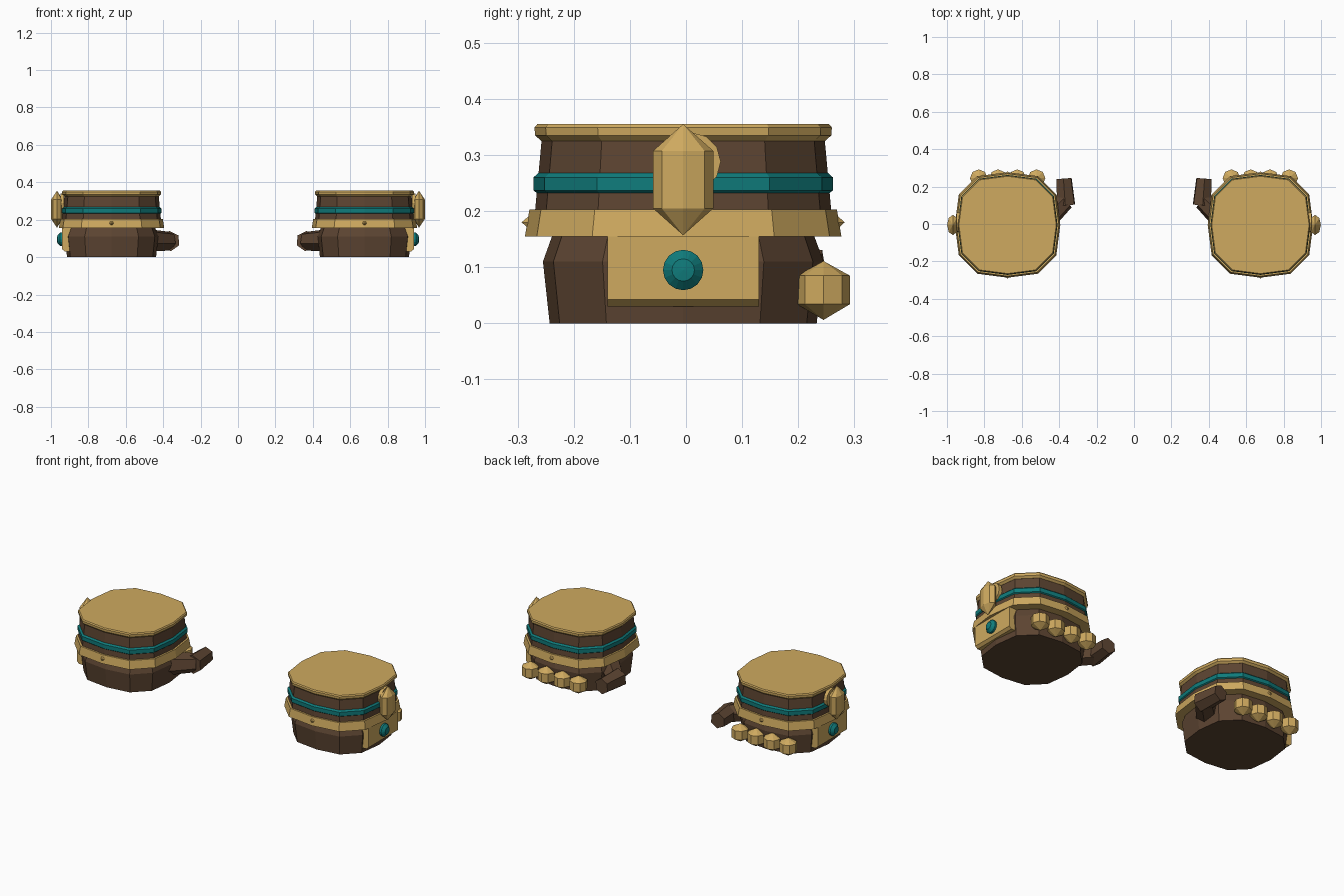
import bpy, bmesh, math
from mathutils import Vector

cube = bpy.data.objects.get("Cube")
if cube:
    bpy.data.objects.remove(cube, do_unlink=True)


def material(name, rgb):
    m = bpy.data.materials.new(name)
    m.use_nodes = True
    m.diffuse_color = (*rgb, 1)
    bsdf = m.node_tree.nodes["Principled BSDF"]
    bsdf.inputs["Base Color"].default_value = (*rgb, 1)
    bsdf.inputs["Roughness"].default_value = 0.7
    return m


GOLD = material("gold", (0.62, 0.40, 0.115))
BROWN = material("dark brown leather", (0.107, 0.058, 0.031))
TEAL = material("teal", (0.005, 0.2, 0.2))

CENTRE = Vector((0.676, -0.005, 0))
UP, OUT = Vector((0, 0, 1)), Vector((1, 0, 0))


def circle(n, turn=0.0):
    angles = [math.tau * (i + turn) / n for i in range(n)]
    return [(math.cos(a), math.sin(a)) for a in angles]


# Squarish twelve-sided outline shared by the cuff layers
QUARTER = [(1, 0), (0.925, 0.575), (0.575, 0.925)]
CUFF = list(QUARTER)
for _ in range(3):
    CUFF += [(-y, x) for x, y in CUFF[-3:]]


def finish(name, mat, bm):
    """Make the object and mirror it to the other side."""
    bmesh.ops.recalc_face_normals(bm, faces=bm.faces)
    mesh = bpy.data.meshes.new(name)
    bm.to_mesh(mesh)
    bm.free()
    mesh.materials.append(mat)
    ob = bpy.data.objects.new(name, mesh)
    bpy.context.collection.objects.link(ob)
    ob.modifiers.new("other_hand", 'MIRROR').use_mirror_merge = False
    return ob


def stack(name, mat, outline, profile, centre, axis=UP, squash=(1, 1)):
    """Sweep an outline through (height, radius) steps along an axis."""
    bm = bmesh.new()
    rot = UP.rotation_difference(axis)
    rings = []
    for h, r in profile:
        if r == 0:
            rings.append([bm.verts.new(centre + rot @ Vector((0, 0, h)))])
        else:
            rings.append([bm.verts.new(centre + rot @ Vector(
                (x * r * squash[0], y * r * squash[1], h))) for x, y in outline])
    n = len(outline)
    for a, b in zip(rings, rings[1:]):
        for i in range(n):
            j = (i + 1) % n
            if len(a) == 1:
                bm.faces.new((a[0], b[j], b[i]))
            elif len(b) == 1:
                bm.faces.new((a[i], a[j], b[0]))
            else:
                bm.faces.new((a[i], a[j], b[j], b[i]))
    for ring in (rings[0], rings[-1]):
        if len(ring) > 1:
            bm.faces.new(ring)
    return finish(name, mat, bm)


# Fist and cuff layers
stack("fist", BROWN, CUFF, [(0, 0.238), (0.11, 0.25), (0.16, 0.232)], CENTRE)
stack("wrist_ring", GOLD, CUFF, [(0.155, 0.282), (0.203, 0.274)], CENTRE)
stack("cuff", BROWN, CUFF, [(0.2, 0.264), (0.33, 0.252)], CENTRE)
stack("cuff_band", TEAL, CUFF,
      [(0.23, 0.258), (0.237, 0.267), (0.26, 0.267), (0.268, 0.258)], CENTRE)
stack("cuff_rim", GOLD, CUFF,
      [(0.325, 0.253), (0.335, 0.264), (0.349, 0.265), (0.355, 0.26)], CENTRE)

# Pointed studs on the ring, front and back
for label, side in (("front", -1), ("back", 1)):
    stack(label + "_stud", GOLD, circle(6), [(0, 0.018), (0.018, 0)],
          CENTRE + Vector((0, side * 0.27, 0.18)), Vector((0, side, 0)))

# Outer hand plate with a bevelled lower edge
bm = bmesh.new()
side_profile = [(0.86, 0.03), (0.925, 0.03), (0.94, 0.042), (0.94, 0.156), (0.86, 0.156)]
ends = [[bm.verts.new((x, y, z)) for x, z in side_profile] for y in (-0.14, 0.13)]
for end in ends:
    bm.faces.new(end)
for i in range(len(side_profile)):
    j = (i + 1) % len(side_profile)
    bm.faces.new((ends[0][i], ends[0][j], ends[1][j], ends[1][i]))
finish("hand_plate", GOLD, bm)

# Round jewel on the plate
stack("plate_jewel", TEAL, circle(16),
      [(0, 0.036), (0.013, 0.036), (0.028, 0.02), (0.03, 0)],
      Vector((0.938, -0.005, 0.095)), OUT)

# Large outer crystal and its round backing
stack("outer_crystal", GOLD, circle(8),
      [(0.157, 0), (0.205, 0.054), (0.307, 0.054), (0.355, 0)],
      Vector((0.968, -0.005, 0)), UP, (0.58, 1))
stack("crystal_backing", GOLD, circle(12), [(0, 0.052), (0.02, 0.052)],
      Vector((0.93, 0.01, 0.288)), OUT)

# Row of knuckle gems along the back
for i in range(4):
    stack(f"knuckle_gem_{i + 1}", GOLD, circle(8),
          [(0.006, 0), (0.034, 0.047), (0.085, 0.047), (0.111, 0)],
          Vector((0.521 + 0.103 * i, 0.245, 0)))


# Bent thumb on the inner side
def limb(name, start, end, r0, r1):
    start, end = Vector(start), Vector(end)
    d = end - start
    stack(name, BROWN, circle(6, 0.5), [(0, r0), (d.length, r1)], start, d.normalized())


limb("thumb_base", (0.475, 0.02, 0.09), (0.368, 0.125, 0.086), 0.062, 0.052)
limb("thumb_tip", (0.363, 0.1, 0.086), (0.374, 0.243, 0.086), 0.054, 0.045)
